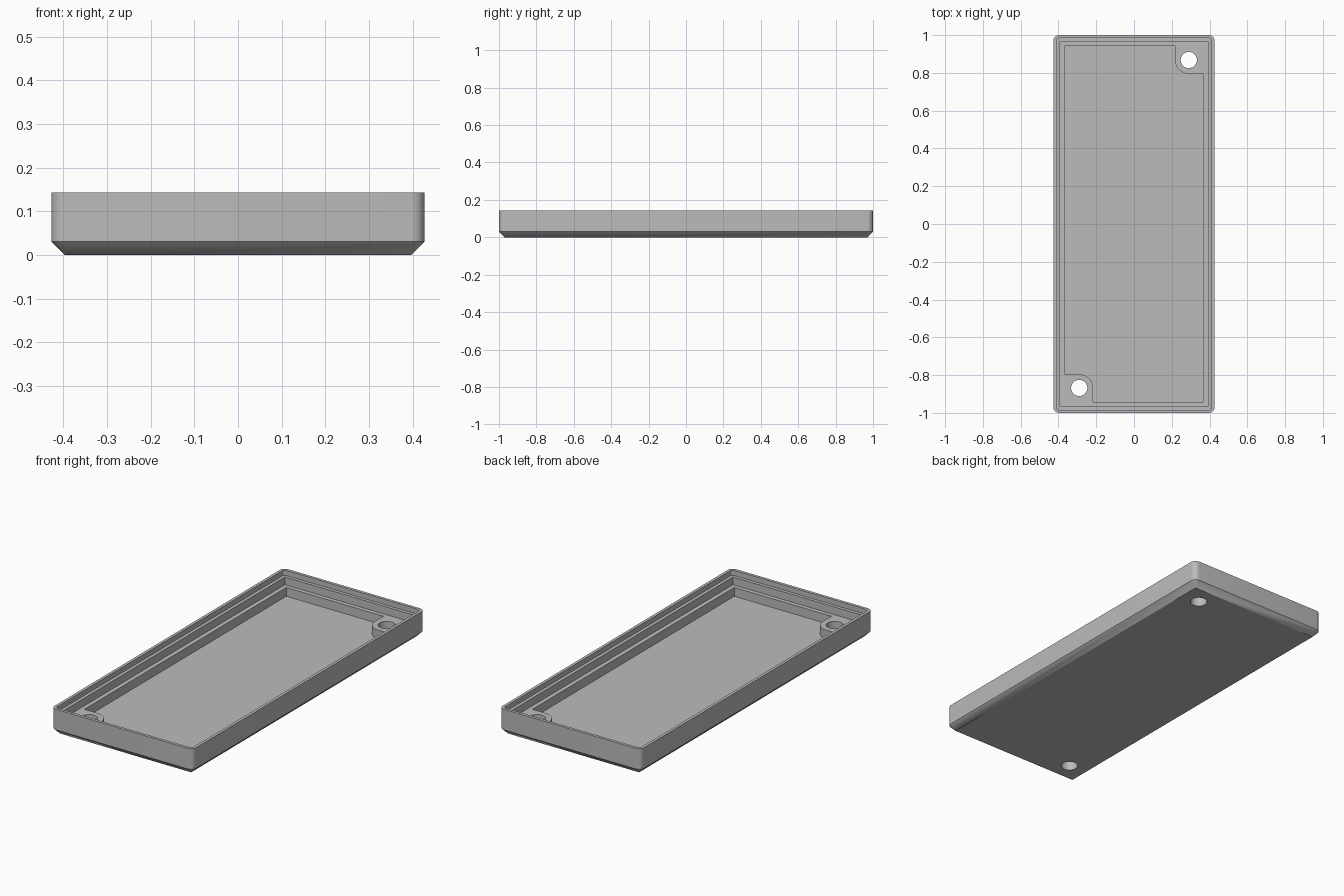
import bpy
import bmesh
from math import cos, sin, pi, radians

cube = bpy.data.objects.get("Cube")
if cube:
    bpy.data.objects.remove(cube, do_unlink=True)

HALF_X, HALF_Y, HEIGHT = 0.427, 1.0, 0.143
CHAMFER = 0.031
LEDGE_Z, FLOOR_Z = 0.073, 0.025
HOLE_X, HOLE_Y, HOLE_R, BOSS_R = 0.29, 0.868, 0.043, 0.073

grey = bpy.data.materials.new("mid grey plastic")
grey.use_nodes = True
colour = (0.5, 0.5, 0.5, 1)
grey.diffuse_color = colour
grey.node_tree.nodes["Principled BSDF"].inputs["Base Color"].default_value = colour


def arc(cx, cy, r, start, steps):
    """Quarter turn, anticlockwise from the start angle."""
    return [(cx + r * cos(start + pi / 2 * i / steps),
             cy + r * sin(start + pi / 2 * i / steps)) for i in range(steps + 1)]


def rounded_rect(inset, r):
    x, y = HALF_X - inset - r, HALF_Y - inset - r
    corners = [(x, y), (-x, y), (-x, -y), (x, -y)]
    return [p for k, (cx, cy) in enumerate(corners)
            for p in arc(cx, cy, r, k * pi / 2, 8)]


def loft(name, rings):
    """Join (outline, z) rings into a closed solid."""
    bm = bmesh.new()
    loops = [[bm.verts.new((x, y, z)) for x, y in pts] for pts, z in rings]
    n = len(loops[0])
    for a, b in zip(loops, loops[1:]):
        for i in range(n):
            j = (i + 1) % n
            bm.faces.new((a[i], a[j], b[j], b[i]))
    bm.faces.new(loops[0][::-1])
    bm.faces.new(loops[-1])
    bmesh.ops.remove_doubles(bm, verts=bm.verts[:], dist=1e-5)
    bmesh.ops.recalc_face_normals(bm, faces=bm.faces[:])
    mesh = bpy.data.meshes.new(name)
    bm.to_mesh(mesh)
    bm.free()
    mesh.materials.append(grey)
    obj = bpy.data.objects.new(name, mesh)
    bpy.context.collection.objects.link(obj)
    return obj


def cut(target, cutter):
    cutter.hide_render = True
    mod = target.modifiers.new("cut", 'BOOLEAN')
    mod.operation = 'DIFFERENCE'
    mod.solver = 'EXACT'
    mod.object = cutter
    bpy.ops.object.select_all(action='DESELECT')
    bpy.context.view_layer.objects.active = target
    target.select_set(True)
    bpy.ops.object.modifier_apply(modifier=mod.name)
    bpy.data.objects.remove(cutter, do_unlink=True)


# Shell: chamfered base, straight walls and two stepped ledges inside the rim
tray = loft("tray_shell", [
    (rounded_rect(CHAMFER, 0), 0),
    (rounded_rect(0, CHAMFER), CHAMFER),
    (rounded_rect(0, CHAMFER), HEIGHT),
    (rounded_rect(0.016, 0.016), HEIGHT),
    (rounded_rect(0.016, 0.016), 0.115),
    (rounded_rect(0.034, 0), 0.115),
    (rounded_rect(0.034, 0), LEDGE_Z),
])

# Deep recess that leaves a rounded screw boss in two opposite corners
in_x, in_y = HALF_X - 0.058, HALF_Y - 0.057
half = [(in_x, -in_y), (in_x, HOLE_Y - BOSS_R)]
half += arc(HOLE_X, HOLE_Y, BOSS_R, pi, 12)[::-1]
half += [(HOLE_X - BOSS_R, in_y)]
outline = half + [(-x, -y) for x, y in half]
cut(tray, loft("recess_cutter", [(outline, FLOOR_Z), (outline, HEIGHT)]))

# Screw holes through the bosses
for s in (1, -1):
    circle = [(s * HOLE_X + HOLE_R * cos(2 * pi * i / 32),
               s * HOLE_Y + HOLE_R * sin(2 * pi * i / 32)) for i in range(32)]
    cut(tray, loft("hole_cutter", [(circle, -0.05), (circle, HEIGHT)]))

tray.select_set(True)
bpy.context.view_layer.objects.active = tray
bpy.ops.object.shade_smooth_by_angle(angle=radians(30))
